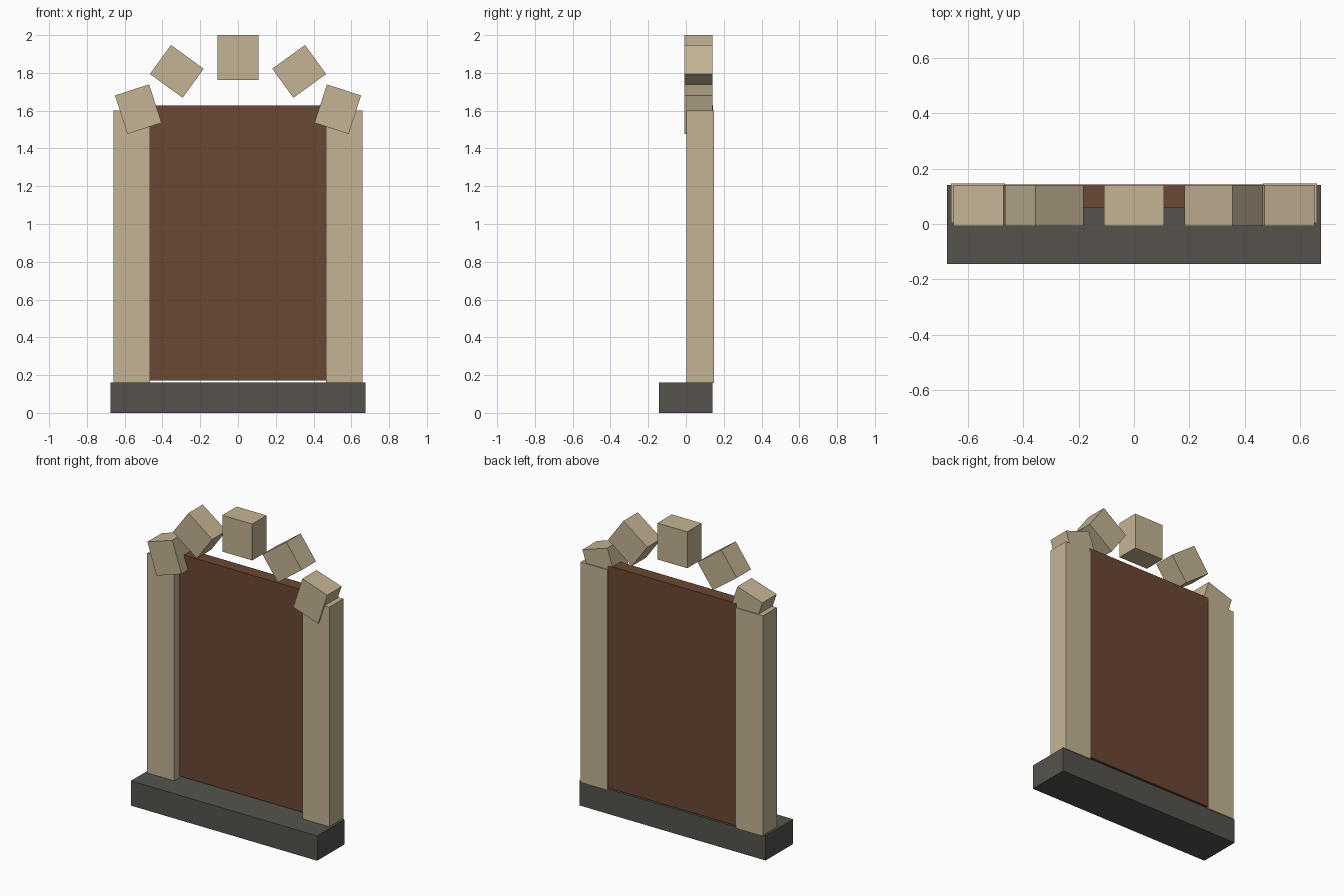
import bpy
from math import radians

cube = bpy.data.objects.get("Cube")
if cube:
    bpy.data.objects.remove(cube, do_unlink=True)


def make_material(name, rgb):
    mat = bpy.data.materials.new(name)
    mat.use_nodes = True
    mat.diffuse_color = (*rgb, 1)
    mat.node_tree.nodes["Principled BSDF"].inputs["Base Color"].default_value = (*rgb, 1)
    return mat


def box(name, x, y, z, mat):
    """Box spanning the (low, high) ranges on each axis."""
    spans = (x, y, z)
    centre = [(lo + hi) / 2 for lo, hi in spans]
    bpy.ops.mesh.primitive_cube_add(size=1, location=centre)
    obj = bpy.context.object
    obj.name = name
    obj.scale = [hi - lo for lo, hi in spans]
    bpy.ops.object.transform_apply(location=False, rotation=False, scale=True)
    obj.data.materials.append(mat)
    return obj


def arch_stone(name, x, z, width, height, tilt):
    """Arch block centred at x, z and turned about the depth axis."""
    obj = box(name, (x - width / 2, x + width / 2), (-0.007, 0.141),
              (z - height / 2, z + height / 2), sandstone)
    obj.rotation_euler.y = radians(tilt)


sandstone = make_material("sandstone", (0.55, 0.455, 0.295))
dark_stone = make_material("dark stone", (0.092, 0.086, 0.074))
brown_wood = make_material("brown wood", (0.145, 0.065, 0.033))

# Threshold and door panel
box("threshold_step", (-0.675, 0.675), (-0.144, 0.14), (0, 0.162), dark_stone)
box("door_panel", (-0.468, 0.468), (0.06, 0.142), (0.172, 1.627), brown_wood)

# Side posts and arch stones, mirrored left and right
for side, label in ((1, "left"), (-1, "right")):
    inner, outer = side * 0.465, side * 0.66
    box(label + "_post", (min(inner, outer), max(inner, outer)),
        (0.003, 0.147), (0.157, 1.6), sandstone)
    arch_stone(label + "_lower_arch_stone", side * 0.528, 1.608, 0.19, 0.214, side * 18)
    arch_stone(label + "_upper_arch_stone", side * 0.324, 1.808, 0.19, 0.214, side * 54)

# Keystone
arch_stone("keystone", 0, 1.881, 0.216, 0.238, 0)
